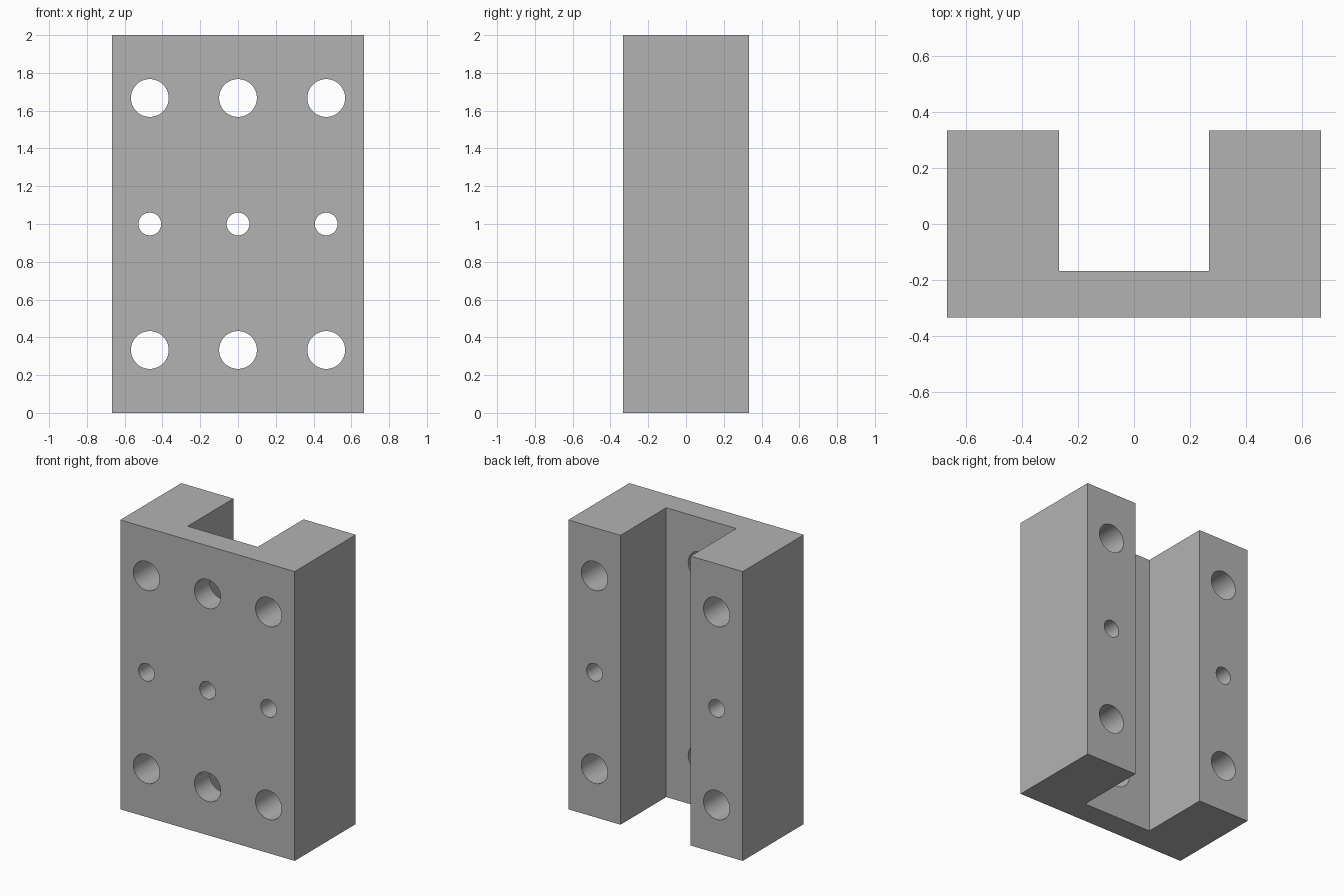
import bpy
import bmesh
from math import radians
from mathutils import Matrix

cube = bpy.data.objects.get("Cube")
if cube:
    bpy.data.objects.remove(cube, do_unlink=True)

HALF_W, HALF_D, HEIGHT = 0.667, 0.333, 2.0
SLOT_HALF_W, SLOT_FLOOR = 0.268, -0.167
COLUMN_X = 0.467
ROWS = ((0.333, 0.1), (1.0, 0.06), (1.667, 0.1))  # height, hole radius


def add_object(name, bm):
    mesh = bpy.data.meshes.new(name)
    bmesh.ops.recalc_face_normals(bm, faces=bm.faces)
    bm.to_mesh(mesh)
    bm.free()
    obj = bpy.data.objects.new(name, mesh)
    bpy.context.collection.objects.link(obj)
    return obj


# Plain grey metal
grey = bpy.data.materials.new("grey")
grey.use_nodes = True
grey.diffuse_color = (0.45, 0.45, 0.45, 1)
grey.node_tree.nodes["Principled BSDF"].inputs["Base Color"].default_value = grey.diffuse_color

# U-shaped channel profile, extruded upward
profile = [
    (-HALF_W, -HALF_D), (HALF_W, -HALF_D), (HALF_W, HALF_D), (SLOT_HALF_W, HALF_D),
    (SLOT_HALF_W, SLOT_FLOOR), (-SLOT_HALF_W, SLOT_FLOOR),
    (-SLOT_HALF_W, HALF_D), (-HALF_W, HALF_D),
]
bm = bmesh.new()
base = bm.faces.new([bm.verts.new((x, y, 0)) for x, y in profile])
top = bmesh.ops.extrude_face_region(bm, geom=[base], use_keep_orig=True)["geom"]
bmesh.ops.translate(bm, vec=(0, 0, HEIGHT),
                    verts=[v for v in top if isinstance(v, bmesh.types.BMVert)])
block = add_object("channel_block", bm)
block.data.materials.append(grey)

# Grid of through holes, running front to back
bm = bmesh.new()
for x in (-COLUMN_X, 0, COLUMN_X):
    for z, radius in ROWS:
        bmesh.ops.create_cone(
            bm, cap_ends=True, segments=64, radius1=radius, radius2=radius, depth=1,
            matrix=Matrix.Translation((x, 0, z)) @ Matrix.Rotation(radians(90), 4, "X"))
cutter = add_object("hole_cutter", bm)
cutter.data.materials.append(grey)
cutter.hide_render = True

# Drill the holes, then drop the cutter
cut = block.modifiers.new("holes", "BOOLEAN")
cut.operation = "DIFFERENCE"
cut.solver = "EXACT"
cut.object = cutter
bpy.ops.object.select_all(action="DESELECT")
block.select_set(True)
bpy.context.view_layer.objects.active = block
bpy.ops.object.modifier_apply(modifier=cut.name)
bpy.data.objects.remove(cutter, do_unlink=True)

# Smooth hole walls, crisp edges
bpy.ops.object.shade_smooth_by_angle(angle=radians(30))
